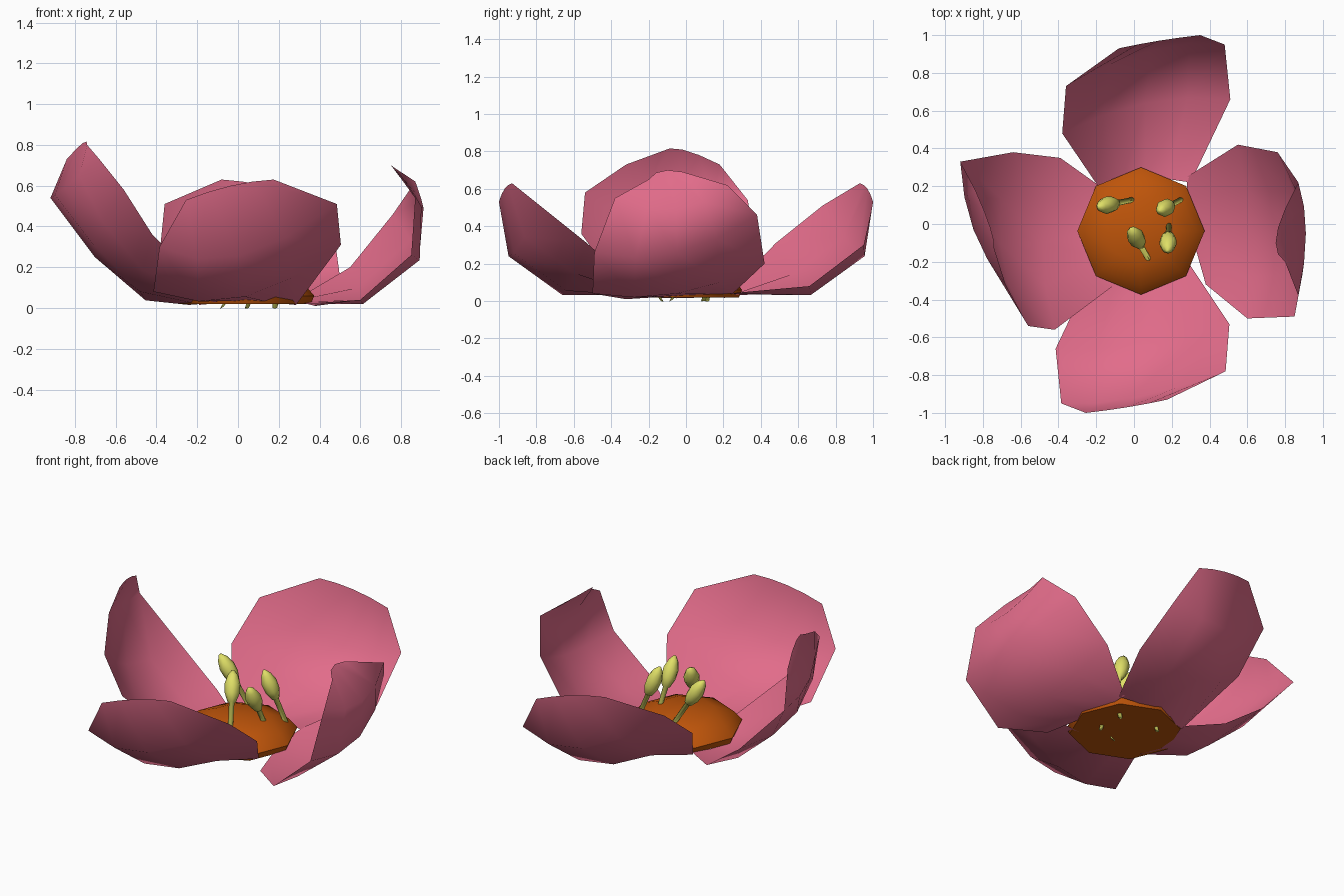
import bpy, bmesh, math
from mathutils import Vector

if "Cube" in bpy.data.objects:
    bpy.data.objects.remove(bpy.data.objects["Cube"])


def material(name, rgb):
    m = bpy.data.materials.new(name)
    m.diffuse_color = (*rgb, 1)
    m.use_nodes = True
    m.node_tree.nodes["Principled BSDF"].inputs["Base Color"].default_value = m.diffuse_color
    return m


PINK = material("petal pink", (0.76, 0.15, 0.255))
ORANGE = material("centre orange", (0.52, 0.09, 0.003))
YELLOW = material("stamen yellow", (0.74, 0.74, 0.135))


def finish(bm, name, mat):
    bmesh.ops.recalc_face_normals(bm, faces=bm.faces) if mat != PINK else None
    me = bpy.data.meshes.new(name)
    bm.to_mesh(me)
    bm.free()
    for p in me.polygons:
        p.use_smooth = True
    me.materials.append(mat)
    ob = bpy.data.objects.new(name, me)
    bpy.context.collection.objects.link(ob)
    return ob


def petal(name, rows, columns=4):
    """Skin rows of (edge, middle, edge) points, each row bent into an arc."""
    bm = bmesh.new()
    grid = []
    for a, m, b in rows:
        a, m, b = Vector(a), Vector(m), Vector(b)
        line = []
        for i in range(columns + 1):
            t = i / columns
            p = a * (1 - t) * (1 - 2 * t) + m * 4 * t * (1 - t) + b * t * (2 * t - 1)
            p.z = max(p.z, 0.008)
            line.append(bm.verts.new(p))
        grid.append(line)
    for r, s in zip(grid, grid[1:]):
        for i in range(columns):
            bm.faces.new((r[i], r[i + 1], s[i + 1], s[i]))
    return finish(bm, name, PINK)


# Petals: rows run from the base to the tip
back = [
    ((-.19, .20, .015), (.06, .24, .035), (.30, .22, .04)),
    ((-.38, .48, .31), (.06, .64, .055), (.51, .66, .08)),
    ((-.36, .73, .51), (.09, .92, .255), (.48, .95, .30)),
    ((-.08, .93, .63), (.13, .97, .60), (.35, 1.0, .53)),
]
petal("back_petal", back)
petal("front_petal", [[(.095 - x + .03 * (x < -.3), -y - .05 * (x < -.3), z)
                       for x, y, z in r] for r in back])
petal("left_petal", [
    ((-.10, -.32, .03), (-.24, -.05, .015), (-.18, .20, .03)),
    ((-.42, -.56, .36), (-.48, -.10, .08), (-.39, .35, .06)),
    ((-.56, -.54, .58), (-.71, -.10, .31), (-.64, .38, .24)),
    ((-.68, -.32, .73), (-.85, -.03, .59), (-.92, .33, .54)),
    ((-.74, -.13, .80), (-.76, -.02, .81), (-.84, .18, .73)),
])
petal("right_petal", [
    ((.28, .25, .04), (.30, 0, .03), (.38, -.32, .01)),
    ((.55, .42, .20), (.61, -.05, .04), (.60, -.50, .04)),
    ((.76, .38, .46), (.89, -.05, .26), (.85, -.49, .26)),
    ((.87, .22, .62), (.91, -.05, .49), (.87, -.38, .55)),
    ((.80, .08, .66), (.75, -.10, .70), (.80, -.20, .65)),
])

# Domed flower centre with a flat underside
SIDES = 8
bm = bmesh.new()
rings = []
for r, z in ((.32, .02), (.337, .06), (.29, .115), (.17, .16)):
    rings.append([bm.verts.new((.037 + r * math.cos(k * math.tau / SIDES),
                                -.037 + r * math.sin(k * math.tau / SIDES), z))
                  for k in range(SIDES)])
for lo, hi in zip(rings, rings[1:]):
    for k in range(SIDES):
        n = (k + 1) % SIDES
        bm.faces.new((lo[k], lo[n], hi[n], hi[k]))
bm.faces.new(rings[0][::-1])
top = bm.verts.new((.037, -.037, .175))
for k in range(SIDES):
    bm.faces.new((rings[-1][k], rings[-1][(k + 1) % SIDES], top))
centre = finish(bm, "flower_centre", ORANGE)
bpy.context.view_layer.objects.active = centre
centre.select_set(True)
bpy.ops.object.shade_smooth_by_angle(angle=math.radians(55))


# Stamens: a leaning stalk with a spindle-shaped head, lathed along a bent path
def stamen(name, foot, head):
    foot, head = Vector(foot), Vector(head)
    d = (head - foot).normalized()
    flat = Vector((d.x, d.y, 0)).normalized()
    root = foot + flat * .08
    root.z = 0.003
    path = [(root, .012), (foot, .014), (head - d * .095, .016), (head - d * .09, .025),
            (head - d * .04, .043), (head + d * .015, .046),
            (head + d * .065, .030), (head + d * .095, .008)]
    u = d.cross(Vector((0, 1, 0) if abs(d.y) < .5 else (1, 0, 0))).normalized()
    v = d.cross(u)
    bm = bmesh.new()
    loops = [[bm.verts.new(p + (u * math.cos(k * math.tau / 8) + v * math.sin(k * math.tau / 8)) * r)
              for k in range(8)] for p, r in path]
    for a, b in zip(loops, loops[1:]):
        for k in range(8):
            n = (k + 1) % 8
            bm.faces.new((a[k], a[n], b[n], b[k]))
    bm.faces.new(loops[0][::-1])
    bm.faces.new(loops[-1])
    finish(bm, name, YELLOW)


stamen("stamen_1", (0.00, .13, .13), (-.14, .10, .36))
stamen("stamen_2", (.25, .13, .10), (.165, .085, .345))
stamen("stamen_3", (.085, -.20, .12), (.01, -.07, .35))
stamen("stamen_4", (.185, 0.0, .14), (.18, -.10, .33))
